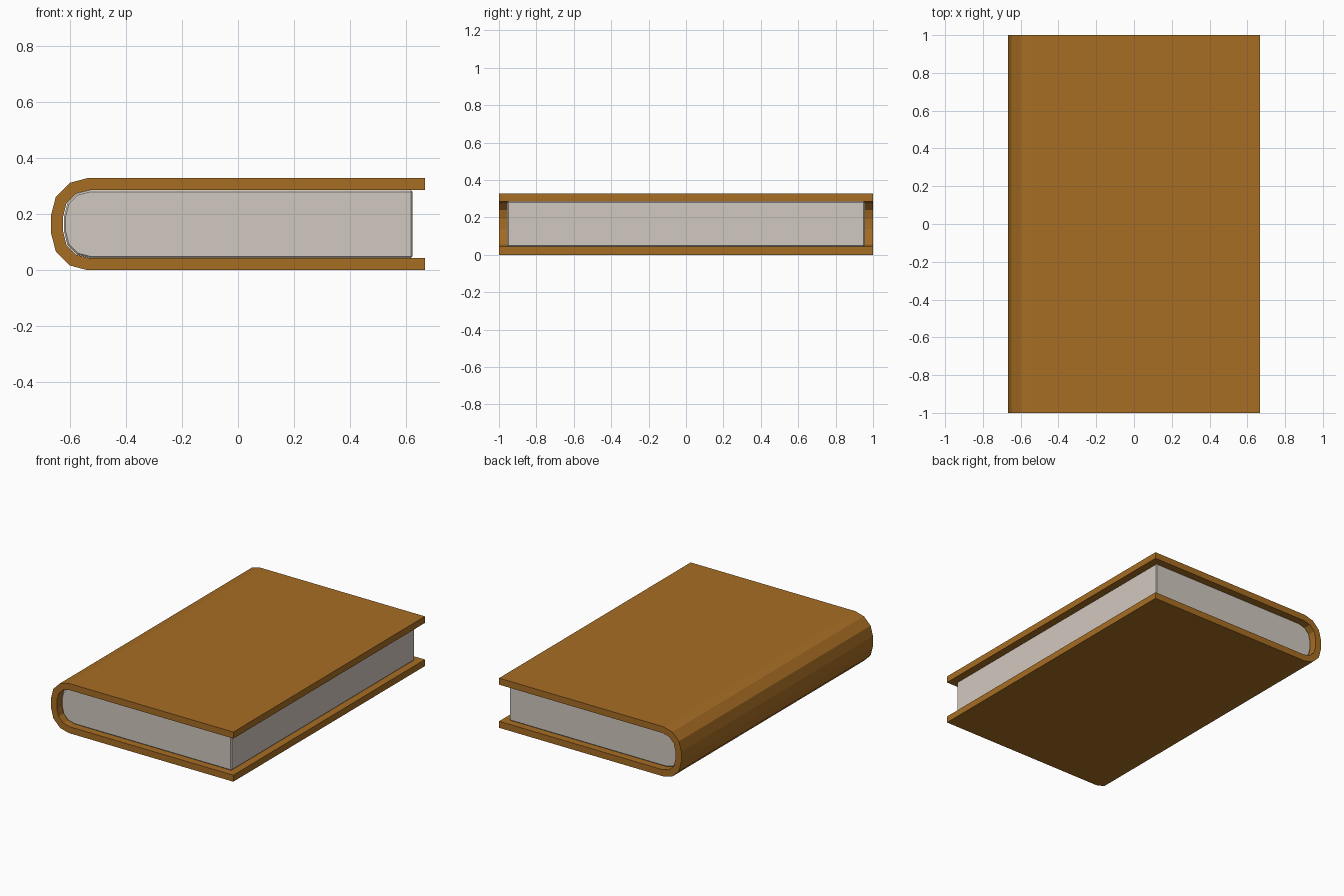
import bpy, bmesh

if "Cube" in bpy.data.objects:
    bpy.data.objects.remove(bpy.data.objects["Cube"])

H = 0.328           # total thickness
T = 0.043           # cover thickness
RIGHT = 0.666       # fore edge of the cover


def material(name, rgb):
    m = bpy.data.materials.new(name)
    m.diffuse_color = (*rgb, 1.0)
    m.use_nodes = True
    m.node_tree.nodes["Principled BSDF"].inputs["Base Color"].default_value = m.diffuse_color
    return m


def mirrored(half):
    """Top half of a spine curve, continued down to the bottom."""
    return half + [(x, H - z) for x, z in reversed(half)]


def extrude(name, profile, half_len, mat):
    """Extrude an x/z outline along y, centred on y = 0."""
    bm = bmesh.new()
    face = bm.faces.new([bm.verts.new((x, -half_len, z)) for x, z in profile])
    new = bmesh.ops.extrude_face_region(bm, geom=[face])["geom"]
    verts = [g for g in new if isinstance(g, bmesh.types.BMVert)]
    bmesh.ops.translate(bm, verts=verts, vec=(0, 2 * half_len, 0))
    bmesh.ops.recalc_face_normals(bm, faces=bm.faces)
    me = bpy.data.meshes.new(name)
    bm.to_mesh(me)
    bm.free()
    me.materials.append(mat)
    ob = bpy.data.objects.new(name, me)
    bpy.context.collection.objects.link(ob)
    return ob


leather = material("brown_leather", (0.38, 0.153, 0.017))
paper = material("grey_paper", (0.64, 0.58, 0.52))

# Rounded spine: outer and inner curves, top to bottom
outer = mirrored([(-0.537, H), (-0.60, 0.311), (-0.649, 0.262), (-0.666, 0.197)])
inner = mirrored([(-0.529, H - T), (-0.577, 0.273), (-0.611, 0.239), (-0.623, 0.191)])

# Cover: one wrapped C-shaped shell
cover = [(RIGHT, H)] + outer + [(RIGHT, 0), (RIGHT, T)] + inner[::-1] + [(RIGHT, H - T)]
extrude("cover", cover, 1.0, leather)

# Page block: fills the cover, set back from its edges
spine = [(x + 0.003, z) for x, z in inner]
pages = extrude("pages", [(0.622, H - T)] + spine + [(0.622, T)], 0.956, paper)
bev = pages.modifiers.new("soft_edges", "BEVEL")
bev.width = 0.006
bev.segments = 1
bev.limit_method = 'ANGLE'
bev.angle_limit = 1.0
